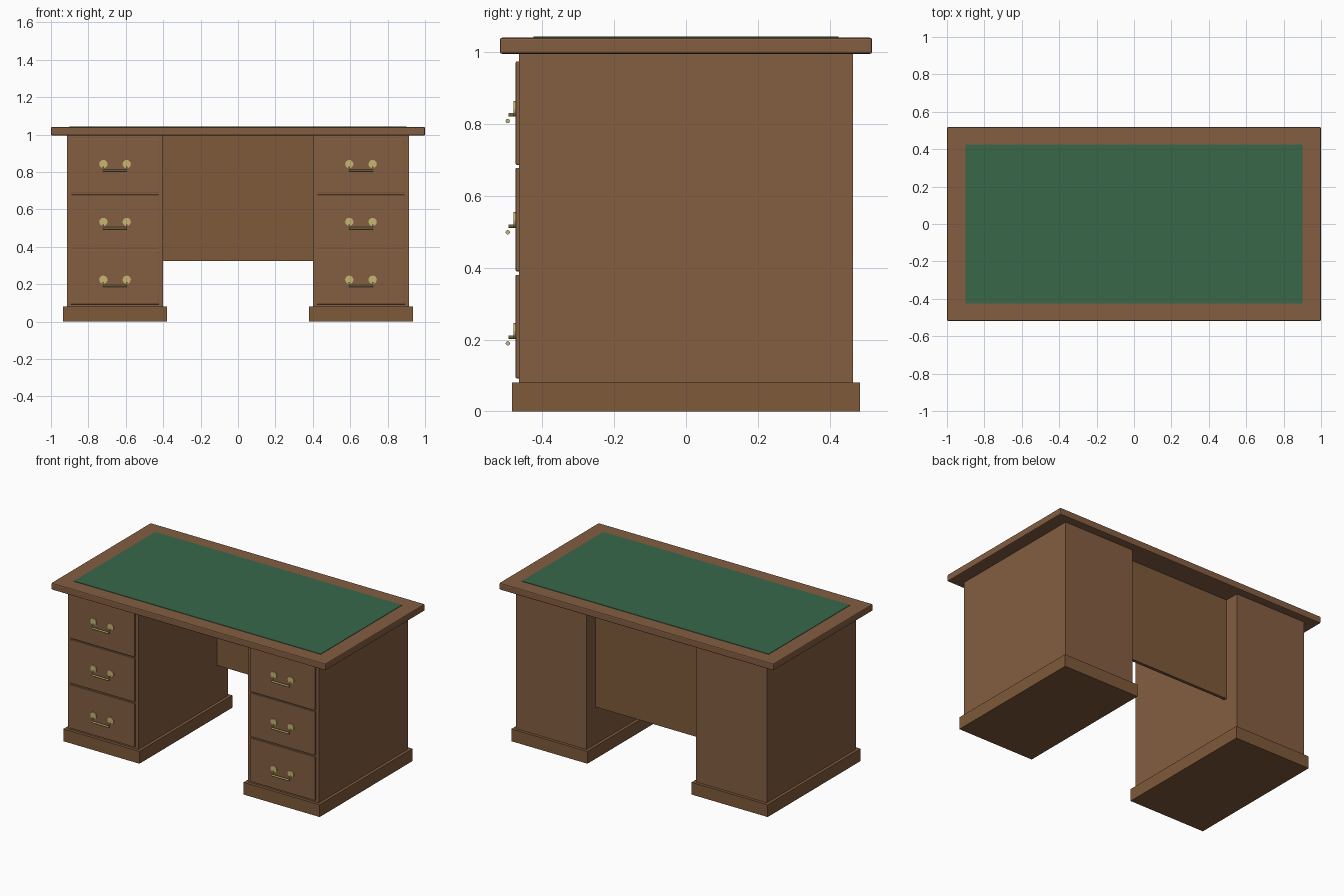
import bpy
import math

if "Cube" in bpy.data.objects:
    bpy.data.objects.remove(bpy.data.objects["Cube"])


def material(name, color):
    m = bpy.data.materials.new(name)
    m.diffuse_color = (*color, 1)
    m.use_nodes = True
    m.node_tree.nodes["Principled BSDF"].inputs["Base Color"].default_value = m.diffuse_color
    return m


WOOD = material("wood", (0.23, 0.112, 0.054))
DARK_WOOD = material("trim_wood", (0.21, 0.1, 0.042))
LEATHER = material("green_leather", (0.04, 0.137, 0.068))
BRASS = material("brass", (0.58, 0.46, 0.17))


def box(name, x, y, z, mat, bevel=0.0):
    """Box from (min, max) ranges on each axis."""
    bpy.ops.mesh.primitive_cube_add(size=1, location=[sum(r) / 2 for r in (x, y, z)])
    ob = bpy.context.object
    ob.name = name
    ob.scale = [r[1] - r[0] for r in (x, y, z)]
    bpy.ops.object.transform_apply(location=False, rotation=False, scale=True)
    ob.data.materials.append(mat)
    if bevel:
        mod = ob.modifiers.new("edge", "BEVEL")
        mod.width = bevel
        mod.segments = 2
    return ob


def rod(name, center, radius, length, axis, sides=16):
    """Brass cylinder along x or y."""
    rot = (0, math.pi / 2, 0) if axis == "x" else (math.pi / 2, 0, 0)
    bpy.ops.mesh.primitive_cylinder_add(vertices=sides, radius=radius, depth=length,
                                        location=center, rotation=rot)
    ob = bpy.context.object
    ob.name = name
    ob.data.materials.append(BRASS)
    bpy.ops.object.shade_smooth_by_angle()
    return ob


# Desk top with inset writing surface
box("desk_top", (-1, 1), (-0.518, 0.518), (0.995, 1.04), WOOD, 0.006)
box("writing_surface", (-0.9, 0.9), (-0.424, 0.424), (1.03, 1.043), LEATHER)

# Modesty panel set in from the back
box("modesty_panel", (-0.4, 0.4), (0.35, 0.37), (0.325, 0.995), DARK_WOOD)

for side, cx in (("left", -0.6575), ("right", 0.6575)):
    # Pedestal cabinet on a plinth
    box(f"{side}_pedestal", (cx - 0.2575, cx + 0.2575), (-0.465, 0.465), (0.08, 0.995), WOOD)
    box(f"{side}_plinth", (cx - 0.2775, cx + 0.2775), (-0.484, 0.484), (0, 0.081), DARK_WOOD)

    for i, (zc, zh) in enumerate(((0.236, 0.2235), (0.534, 0.5325), (0.83, 0.842)), 1):
        # Drawer front
        box(f"{side}_drawer_{i}", (cx - 0.236, cx + 0.236), (-0.474, -0.46),
            (zc - 0.144, zc + 0.144), WOOD, 0.003)
        # Handle: two round plates, two posts and a bar
        for tag, dx in (("a", -0.0625), ("b", 0.0625)):
            rod(f"{side}_handle_plate_{i}{tag}", (cx + dx, -0.475, zh), 0.022, 0.009, "y", 20)
            rod(f"{side}_handle_post_{i}{tag}", (cx + dx, -0.483, zh - 0.017), 0.005, 0.022, "y", 10)
        rod(f"{side}_handle_bar_{i}", (cx, -0.496, zh - 0.034), 0.006, 0.127, "x", 12)
